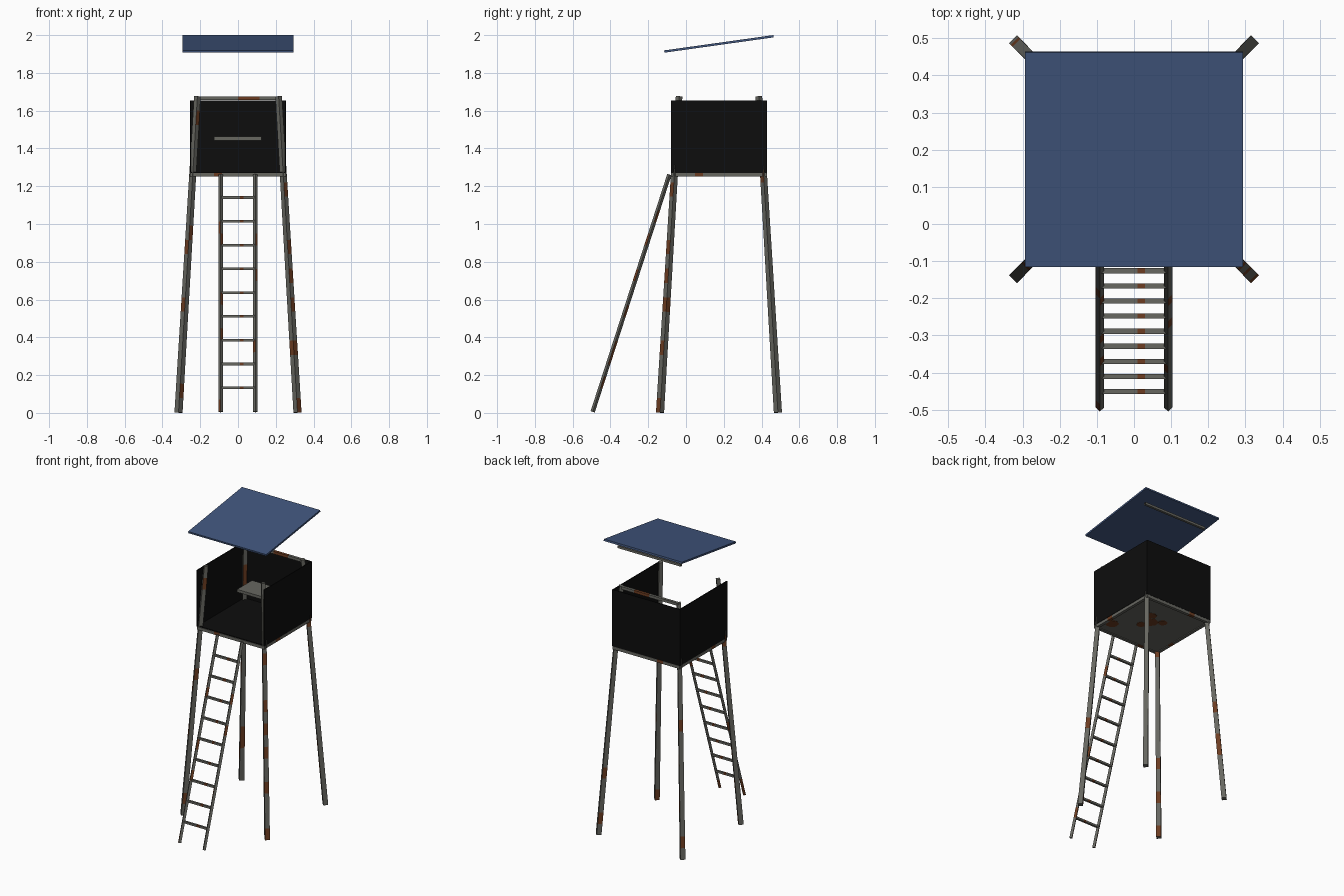
import bpy, bmesh, math, random
from mathutils import Vector

if "Cube" in bpy.data.objects:
    bpy.data.objects.remove(bpy.data.objects["Cube"])

random.seed(4)


def material(name, rgb):
    m = bpy.data.materials.new(name)
    m.diffuse_color = (*rgb, 1)
    m.use_nodes = True
    m.node_tree.nodes["Principled BSDF"].inputs["Base Color"].default_value = m.diffuse_color
    return m


STEEL = material("grey steel", (0.135, 0.135, 0.118))
RUST = material("brown rust", (0.15, 0.045, 0.015))
BLACK = material("black panel", (0.004, 0.004, 0.004))
BLUE = material("blue roof sheet", (0.052, 0.092, 0.205))


def finish(name, bm, mats):
    bmesh.ops.recalc_face_normals(bm, faces=bm.faces[:])
    me = bpy.data.meshes.new(name)
    bm.to_mesh(me)
    bm.free()
    for m in mats:
        me.materials.append(m)
    ob = bpy.data.objects.new(name, me)
    bpy.context.collection.objects.link(ob)
    return ob


def box(name, lo, hi, mat):
    bm = bmesh.new()
    bmesh.ops.create_cube(bm, size=1)
    for v in bm.verts:
        v.co = [lo[i] + (v.co[i] + 0.5) * (hi[i] - lo[i]) for i in range(3)]
    return finish(name, bm, [mat])


def bar(name, p, q, r1, r2, turn=45, segments=1, rust=None, caps=True):
    """Square bar from p to q; rust(face centre) picks the rusty faces."""
    p, q = Vector(p), Vector(q)
    d = (q - p).normalized()
    u = d.cross(Vector((0, 0, 1))).normalized()
    w = d.cross(u)
    bm = bmesh.new()
    rings = []
    for s in range(segments + 1):
        t = s / segments
        r = r1 + (r2 - r1) * t
        c = p.lerp(q, t)
        ring = []
        for k in range(4):
            a = math.radians(turn + 90 * k)
            ring.append(bm.verts.new(c + u * r * math.cos(a) + w * r * math.sin(a)))
        rings.append(ring)
    for a, b in zip(rings, rings[1:]):
        for k in range(4):
            f = bm.faces.new((a[k], a[k - 1], b[k - 1], b[k]))
            if rust and rust(f.calc_center_median()):
                f.material_index = 1
    if caps:
        bm.faces.new(rings[0])
        bm.faces.new(rings[-1])
    return finish(name, bm, [STEEL, RUST])


def patchy(c):
    return random.random() < 0.11


CY = 0.1745                      # middle of the cabin in y
W = 0.254                        # half width of the cabin
Y0, Y1 = CY - W, CY + W

# four splayed legs that carry on up as corner posts
for sx, side in ((-1, "left"), (1, "right")):
    for sy, end in ((-1, "front"), (1, "back")):
        bar(f"{end}_{side}_leg",
            (sx * 0.315, CY + sy * 0.312, 0.002),
            (sx * 0.215, CY + sy * 0.211, 1.676),
            0.0215, 0.0175, segments=22, rust=patchy)

# floor with a steel rim and rust spots underneath
box("floor_underside", (-0.245, Y0 + 0.008, 1.256), (0.245, Y1 - 0.008, 1.27), STEEL)
box("floor_top", (-0.25, Y0 + 0.004, 1.27), (0.25, Y1 - 0.004, 1.276), BLACK)
for y, end in ((Y0 + 0.01, "front"), (Y1 - 0.01, "back")):
    bar(f"{end}_floor_rim", (-0.252, y, 1.261), (0.252, y, 1.261), 0.014, 0.014,
        segments=12, rust=lambda c: -0.13 < c.x < -0.09)
for x, side in ((-0.243, "left"), (0.243, "right")):
    bar(f"{side}_floor_rim", (x, Y0, 1.261), (x, Y1, 1.261), 0.014, 0.014,
        segments=12, rust=lambda c: 0.04 < c.y < 0.08)
for x, y, r in ((0.2, 0.03, 0.042), (0.03, 0.2, 0.045), (0.08, 0.26, 0.035),
                (-0.03, 0.24, 0.03), (0.06, 0.14, 0.03)):
    bm = bmesh.new()
    bmesh.ops.create_circle(bm, cap_ends=True, segments=7, radius=r)
    bmesh.ops.translate(bm, verts=bm.verts[:], vec=(x, y, 1.254))
    ob = finish("floor_rust_spot", bm, [RUST])
    ob.modifiers.new("thickness", "SOLIDIFY").thickness = 0.002

# cabin walls on three sides, open at the front
T = 0.006
box("left_wall", (-W, Y0, 1.272), (-W + T, Y1, 1.655), BLACK)
box("right_wall", (W - T, Y0, 1.272), (W, Y1, 1.655), BLACK)
box("back_wall", (-W, Y1 - T, 1.272), (W, Y1, 1.655), BLACK)

# back hand rail, roof batten and seat
bar("back_rail", (-0.225, 0.387, 1.666), (0.225, 0.387, 1.666), 0.013, 0.013,
    segments=12, rust=lambda c: 0.01 < c.x < 0.11, caps=False)
bar("roof_batten", (-0.237, 0.387, 1.936), (0.237, 0.387, 1.936), 0.011, 0.011,
    caps=False)
box("seat", (-0.126, 0.17, 1.443), (0.124, 0.33, 1.462), STEEL)

# sloping roof sheet: side profile extruded across
bm = bmesh.new()
prof = [(-0.116, 1.919), (-0.114, 1.907), (0.464, 1.988), (0.462, 2.0)]
face = bm.faces.new([bm.verts.new((-0.293, y, z)) for y, z in prof])
ext = bmesh.ops.extrude_face_region(bm, geom=[face])
bmesh.ops.translate(bm, vec=(0.586, 0, 0),
                    verts=[g for g in ext["geom"] if isinstance(g, bmesh.types.BMVert)])
finish("roof", bm, [BLUE])

# leaning ladder: two rails and nine rungs
for x, side in ((-0.092, "left"), (0.092, "right")):
    bar(f"{side}_ladder_rail", (x, -0.494, 0.006), (x, -0.088, 1.262), 0.0115, 0.0115,
        turn=0, segments=20, rust=patchy)
for i in range(9):
    z = 0.133 + i * 0.1259
    y = -0.494 + z * 0.406 / 1.258
    bar(f"ladder_rung_{i + 1}", (-0.09, y, z), (0.09, y, z), 0.0098, 0.0098,
        segments=9, rust=lambda c: 0.01 < c.x < 0.03)
